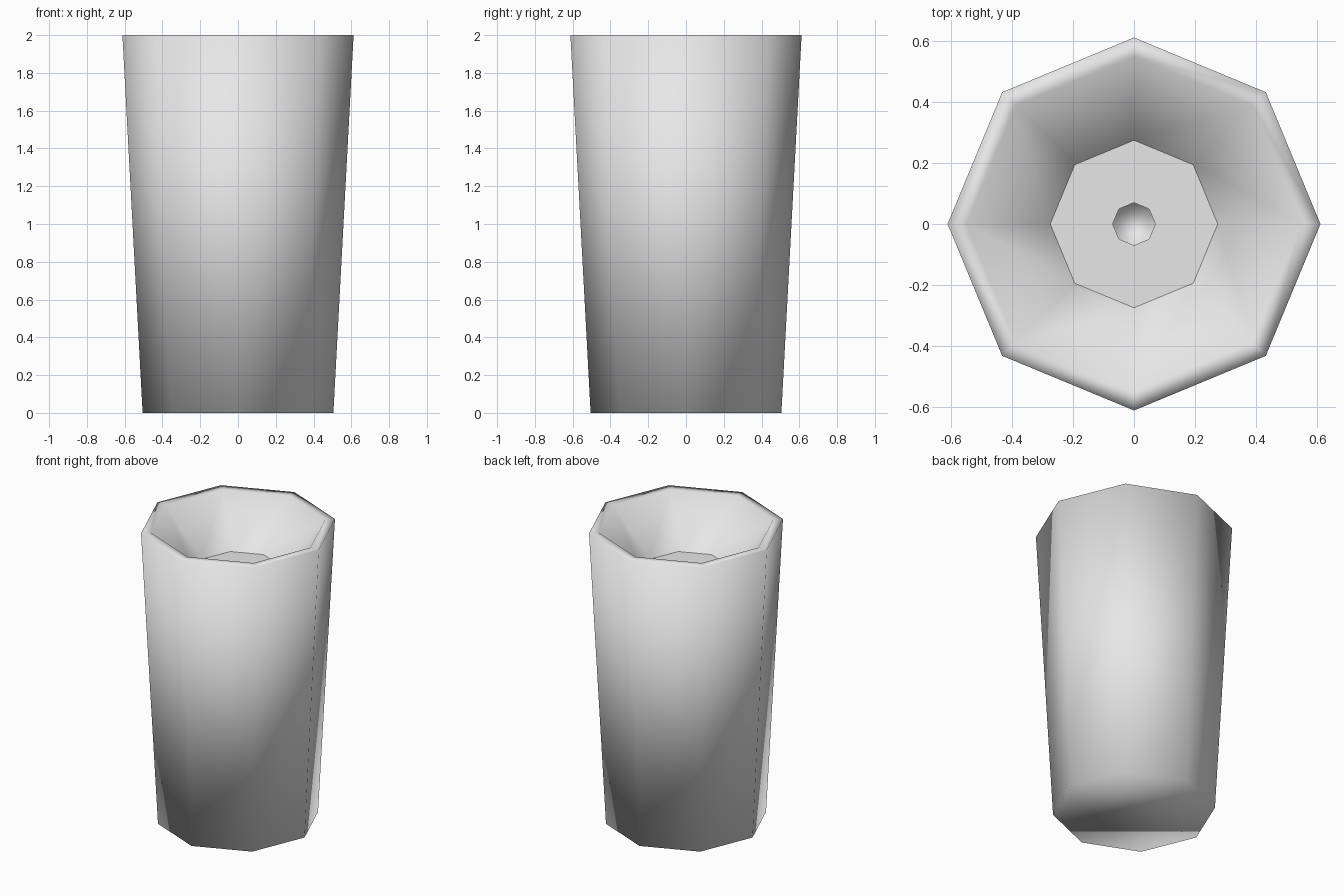
import bpy
import bmesh
from math import cos, sin, pi

cube = bpy.data.objects.get("Cube")
if cube:
    bpy.data.objects.remove(cube, do_unlink=True)

SIDES = 8

grey = bpy.data.materials.new("plain grey")
grey.use_nodes = True
grey.diffuse_color = (0.8, 0.8, 0.8, 1)
grey.node_tree.nodes["Principled BSDF"].inputs["Base Color"].default_value = (0.8, 0.8, 0.8, 1)


def lathe(name, profile, cap_start=False, cap_end=False):
    """Sweep (radius, height) points around z as a smooth octagonal skin."""
    bm = bmesh.new()
    rings = [[bm.verts.new((r * cos(2 * pi * i / SIDES), r * sin(2 * pi * i / SIDES), z))
              for i in range(SIDES)] for r, z in profile]
    for low, high in zip(rings, rings[1:]):
        for i in range(SIDES):
            j = (i + 1) % SIDES
            bm.faces.new((low[i], low[j], high[j], high[i]))
    if cap_start:
        bm.faces.new(rings[0][::-1])
    if cap_end:
        bm.faces.new(rings[-1])
    for face in bm.faces:
        face.smooth = True
    mesh = bpy.data.meshes.new(name)
    bm.to_mesh(mesh)
    bm.free()
    mesh.materials.append(grey)
    obj = bpy.data.objects.new(name, mesh)
    bpy.context.collection.objects.link(obj)
    return obj


# Tapered body with closed base, flat rim and sloping inner wall
lathe("tapered_body", [(0.505, 0), (0.612, 2), (0.55, 2), (0.275, 1.7)], cap_start=True)

# Flat floor ring inside the bowl
lathe("bowl_floor", [(0.275, 1.7), (0.07, 1.7)])

# Small pit in the middle of the floor
lathe("centre_pit", [(0.07, 1.7), (0.07, 1.6)], cap_end=True)
